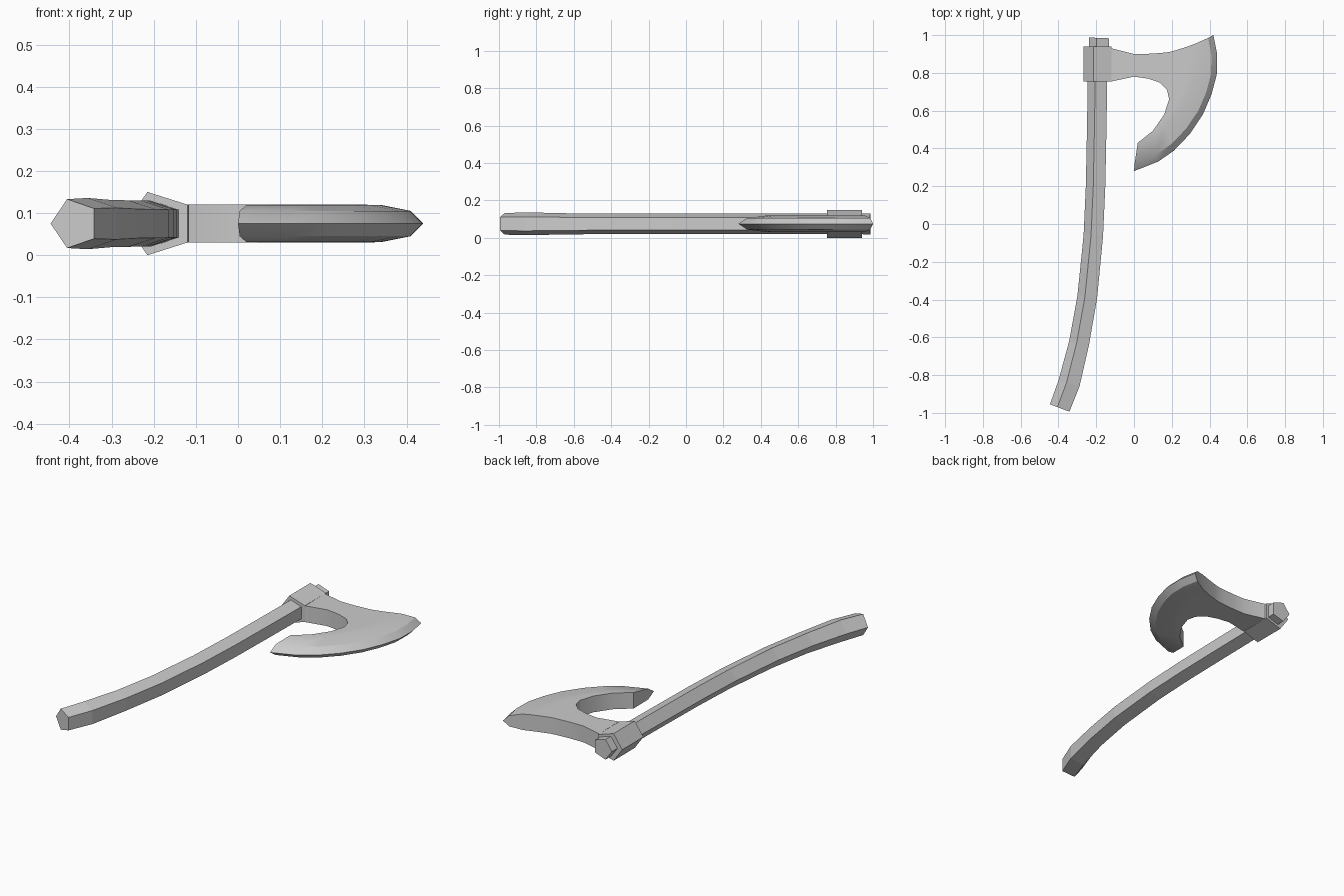
import bpy, math
from mathutils import Vector

if "Cube" in bpy.data.objects:
    bpy.data.objects.remove(bpy.data.objects["Cube"])

ZC = 0.075  # height of the axe's mid plane


def make_object(name, verts, faces):
    mesh = bpy.data.meshes.new(name)
    mesh.from_pydata(verts, [], faces)
    obj = bpy.data.objects.new(name, mesh)
    bpy.context.collection.objects.link(obj)
    bpy.context.view_layer.objects.active = obj
    obj.select_set(True)
    bpy.ops.object.mode_set(mode='EDIT')
    bpy.ops.mesh.select_all(action='SELECT')
    bpy.ops.mesh.remove_doubles(threshold=0.0005)
    bpy.ops.mesh.normals_make_consistent(inside=False)
    bpy.ops.object.mode_set(mode='OBJECT')
    return obj


def skin(rings, closed_ends=True):
    """Join equal closed rings of points into a tube with end caps."""
    n = len(rings[0])
    verts = [p for r in rings for p in r]
    faces = [(i * n + j, i * n + (j + 1) % n, (i + 1) * n + (j + 1) % n, (i + 1) * n + j)
             for i in range(len(rings) - 1) for j in range(n)]
    if closed_ends:
        faces += [tuple(range(n)), tuple(range(len(verts) - n, len(verts)))]
    return verts, faces


# Handle: pentagon swept along a gently curved path (x, y, radius)
path = [(-0.388, -0.976, 0.061), (-0.338, -0.845, 0.064), (-0.285, -0.63, 0.059),
        (-0.242, -0.387, 0.058), (-0.21, -0.064, 0.057), (-0.198, 0.2, 0.057),
        (-0.192, 0.5, 0.057), (-0.188, 0.75, 0.057), (-0.179, 0.985, 0.059)]
rings = []
for i, (x, y, r) in enumerate(path):
    a, b = path[max(i - 1, 0)], path[min(i + 1, len(path) - 1)]
    t = Vector((b[0] - a[0], b[1] - a[1])).normalized()
    side = Vector((-t.y, t.x))
    ring = []
    for k in range(5):
        ang = 2 * math.pi * k / 5
        p = Vector((x, y)) + side * r * math.cos(ang)
        ring.append((p.x, p.y, ZC + r * math.sin(ang)))
    rings.append(ring)
make_object("handle", *skin(rings))

# Collar: five-sided socket around the handle
profile = [(-0.268, ZC), (-0.215, 0.15), (-0.12, 0.12), (-0.12, 0.03), (-0.215, 0.0)]
make_object("collar", *skin([[(x, y, z) for x, z in profile] for y in (0.755, 0.94)]))

# Blade: stations from neck to cutting edge, each shaped like the edge curve
edge = [Vector(p) for p in [(0.42, 1.0), (0.44, 0.9), (0.438, 0.79), (0.41, 0.685),
                            (0.365, 0.58), (0.296, 0.477), (0.21, 0.387), (0.127, 0.33), (0, 0.28)]]
# upper point, lower point, bow amount, half thickness
stations = [((-0.12, 0.93), (-0.118, 0.755), 0, 0.045), ((0, 0.9), (0, 0.78), 0, 0.045),
            ((0.075, 0.901), (0.074, 0.77), 0, 0.045), ((0.138, 0.905), (0.138, 0.748), 0, 0.045),
            ((0.185, 0.91), (0.175, 0.71), 0.2, 0.045), ((0.215, 0.918), (0.186, 0.66), 0.3, 0.045),
            ((0.245, 0.927), (0.16, 0.58), 0.5, 0.045), ((0.285, 0.94), (0.1, 0.493), 0.7, 0.045),
            ((0.33, 0.957), (0.02, 0.43), 0.9, 0.044), ((0.392, 0.985), (0.004, 0.325), 1, 0.03),
            ((0.42, 1.0), (0, 0.28), 1, 0.0)]
chord = edge[-1] - edge[0]
rows = []
for up, low, bow, half in stations:
    a, d = Vector(up), Vector(low) - Vector(up)
    row = []
    for p in edge:
        q = p - edge[0]
        along = q.dot(chord) / chord.length_squared
        out = (chord.x * q.y - chord.y * q.x) / chord.length_squared
        row.append(a + d * along + Vector((-d.y, d.x)) * out * bow)
    rows.append([(p.x, p.y, ZC + half) for p in row]
                + [(p.x, p.y, ZC - half) for p in reversed(row)])
verts, faces = skin(rows, False)
faces.append(tuple(range(len(rows[0]))))
blade = make_object("blade", verts, faces)
bpy.ops.object.select_all(action='DESELECT')
blade.select_set(True)
bpy.context.view_layer.objects.active = blade
bpy.ops.object.shade_smooth_by_angle(angle=math.radians(30))
